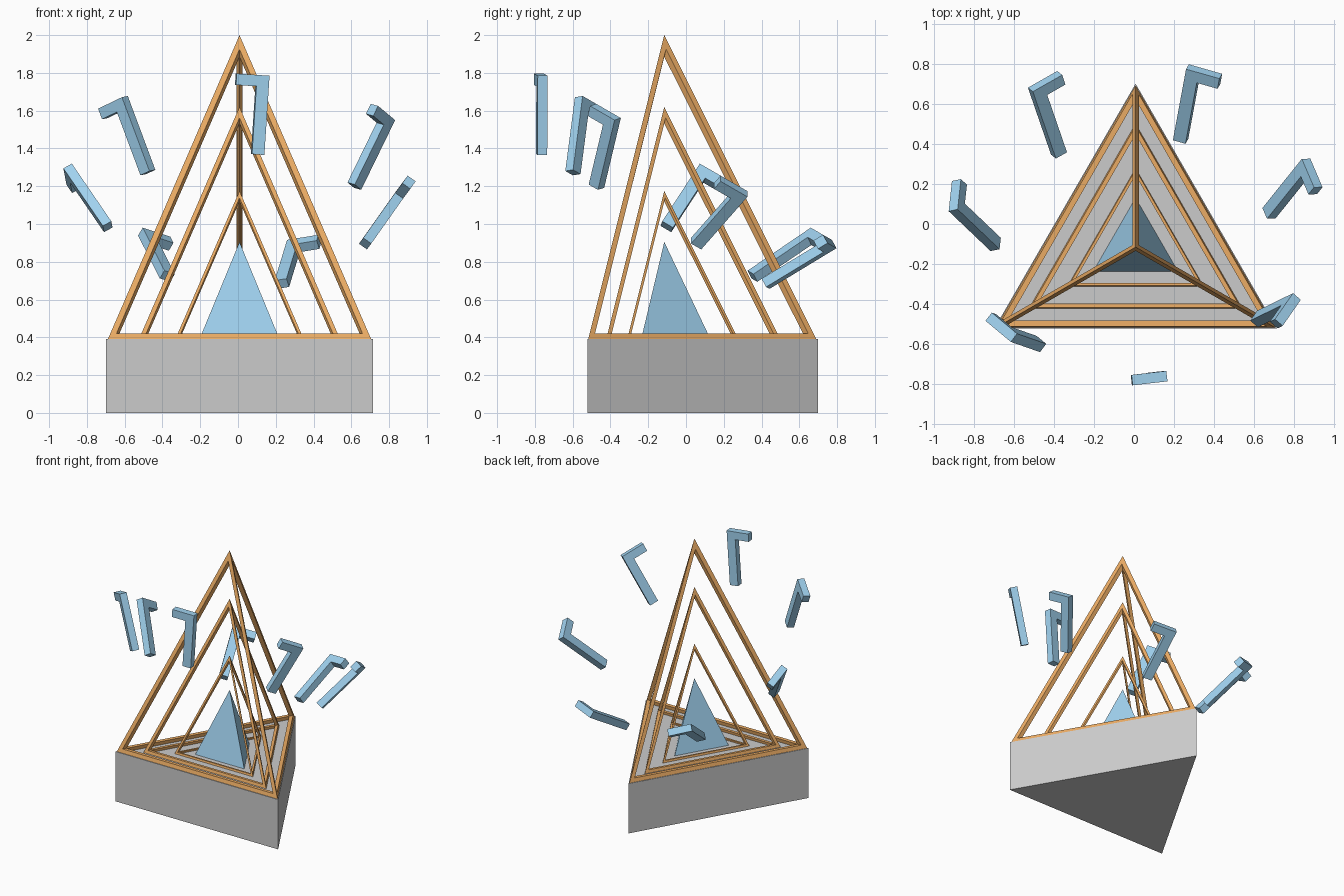
import bpy, bmesh
from math import sin, cos, radians, pi
from mathutils import Vector, Matrix

if "Cube" in bpy.data.objects:
    bpy.data.objects.remove(bpy.data.objects["Cube"])

CX, CY, TOP = 0.008, -0.115, 0.39


def material(name, color):
    m = bpy.data.materials.new(name)
    m.diffuse_color = color
    m.use_nodes = True
    m.node_tree.nodes["Principled BSDF"].inputs["Base Color"].default_value = m.diffuse_color
    return m


ORANGE = material("orange", (0.85, 0.42, 0.13, 1))
BLUE = material("blue", (0.35, 0.64, 0.86, 1))


def make(name, verts, faces, mat=None):
    bm = bmesh.new()
    vs = [bm.verts.new(v) for v in verts]
    for f in faces:
        bm.faces.new([vs[i] for i in f])
    bmesh.ops.recalc_face_normals(bm, faces=bm.faces)
    me = bpy.data.meshes.new(name)
    bm.to_mesh(me)
    bm.free()
    ob = bpy.data.objects.new(name, me)
    bpy.context.collection.objects.link(ob)
    if mat:
        me.materials.append(mat)
    return ob


def triangle(r, z):
    # equilateral triangle with one corner at the back
    return [Vector((CX + r * cos(a), CY + r * sin(a), z))
            for a in (pi / 2 + k * 2 * pi / 3 for k in range(3))]


def prism(name, bottom, top, mat=None):
    n = len(bottom)
    sides = [(i, (i + 1) % n, n + (i + 1) % n, n + i) for i in range(n)]
    return make(name, bottom + top, sides + [range(n), range(n, 2 * n)], mat)


TETRA = [(0, 1, 2), (0, 1, 3), (1, 2, 3), (2, 0, 3)]


def open_pyramid(name, s):
    # bars along every edge of a three-sided pyramid, mitred at the corners
    outer = triangle(0.805 * s, TOP) + [Vector((CX, CY, TOP + 1.61 * s))]
    inner = triangle(0.735 * s, TOP + 0.028 * s) + [Vector((CX, CY, TOP + 1.495 * s))]
    verts, faces = outer + inner, []
    for tri in TETRA:
        start = len(verts)
        for k in range(3):
            a, b, c = (outer[tri[(k + j) % 3]] for j in range(3))
            u, v = (b - a).normalized(), (c - a).normalized()
            verts.append(a + (u + v) * (0.03 * s / sin(u.angle(v))))
        for k in range(3):
            n = (k + 1) % 3
            i, j = tri[k], tri[n]
            faces.append((i, j, start + n, start + k))
            faces.append((start + k, start + n, 4 + j, 4 + i))
    return make(name, verts, faces, ORANGE)


# plinth
prism("plinth", triangle(0.815, 0), triangle(0.815, TOP))

# nested open pyramids
for name, s in (("outer_frame", 1.0), ("middle_frame", 0.764), ("inner_frame", 0.488)):
    open_pyramid(name, s)

# solid core
make("core_pyramid", triangle(0.245, TOP) + [Vector((CX, CY, 0.905))], TETRA, BLUE)

# tilted ring of seven hooked bars leaning outward
L, W, T, ARM = 0.21, 0.033, 0.026, 0.175
profile = [(W, -L), (W, L), (W - ARM, L), (W - ARM, L - 0.06), (-W, L - 0.06), (-W, -L)]
ring = Matrix.Translation((0.012, -0.068, 1.176)) @ Matrix.Rotation(radians(-30), 4, 'X')
for k in range(7):
    # local x is tangent, y points inward, z runs along the ring axis
    ob = prism(f"hooked_bar_{k + 1}",
               [Vector((x, -T, z)) for x, z in profile],
               [Vector((x, T, z)) for x, z in profile], BLUE)
    ob.matrix_world = (ring @ Matrix.Rotation(radians(7.5) + k * 2 * pi / 7, 4, 'Z')
                       @ Matrix.Translation((0, -0.81, 0))
                       @ Matrix.Rotation(radians(30), 4, 'X'))
